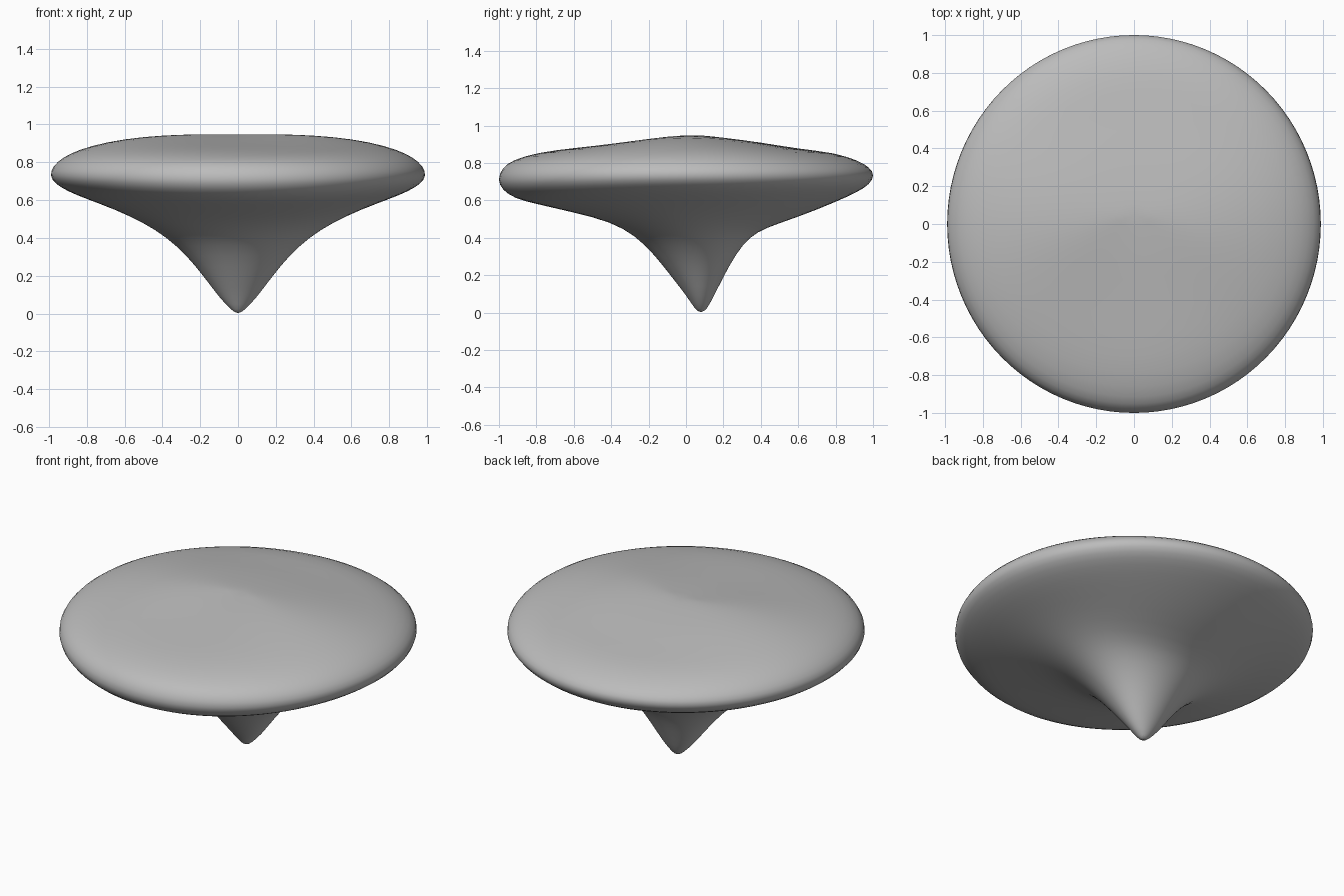
import bpy, math

if "Cube" in bpy.data.objects:
    bpy.data.objects.remove(bpy.data.objects["Cube"])

# Matching profiles in three directions: side (x, z), front (y, z), back (y, z)
ROWS = [
    (.03, .013, .05, .015, .11, .015),
    (.10, .085, .01, .08, .145, .08),
    (.18, .195, -.08, .195, .205, .2),
    (.27, .305, -.17, .31, .265, .31),
    (.38, .405, -.27, .41, .34, .405),
    (.50, .48, -.40, .485, .43, .455),
    (.65, .55, -.60, .535, .60, .51),
    (.80, .605, -.80, .58, .80, .59),
    (.90, .645, -.92, .61, .92, .645),
    (.97, .685, -.985, .655, .985, .685),
    (1.0, .73, -1.012, .71, 1.012, .735),
    (.982, .78, -.985, .775, .985, .775),
    (.93, .825, -.93, .815, .93, .81),
    (.85, .865, -.80, .855, .80, .855),
    (.70, .908, -.60, .88, .60, .875),
    (.50, .936, -.40, .90, .40, .91),
    (.30, .947, -.20, .925, .20, .935),
    (.15, .948, -.05, .94, .12, .944),
]
N = 48


def ring(rx, zx, yf, zf, yb, zb):
    """One loop around the body, blending the side, front and back profiles."""
    pts = []
    for i in range(N):
        a = 2 * math.pi * i / N
        c, s = math.cos(a), math.sin(a)
        y = (yf + yb) / 2 + (yb - yf) / 2 * s
        z = zx * c * c + (zb if s > 0 else zf) * s * s
        pts.append((rx * c, y, z))
    return pts


# Broad ridged cap flowing into the off-centre pointed stem
verts = [p for row in ROWS for p in ring(*row)]
faces = []
for k in range(len(ROWS) - 1):
    for i in range(N):
        j = (i + 1) % N
        faces.append((k * N + i, k * N + j, (k + 1) * N + j, (k + 1) * N + i))
tip, crown = len(verts), len(verts) + 1
verts += [(0, .08, 0), (0, .05, .948)]
last = (len(ROWS) - 1) * N
for i in range(N):
    j = (i + 1) % N
    faces.append((tip, j, i))
    faces.append((crown, last + i, last + j))

mesh = bpy.data.meshes.new("cap_and_stem")
mesh.from_pydata(verts, [], faces)
body = bpy.data.objects.new("cap_and_stem", mesh)
bpy.context.collection.objects.link(body)
for p in mesh.polygons:
    p.use_smooth = True
sub = body.modifiers.new("smooth", 'SUBSURF')
sub.levels = sub.render_levels = 1

# Darker grey surface
grey = bpy.data.materials.new("mid_grey")
grey.diffuse_color = (.5, .5, .5, 1)
grey.use_nodes = True
grey.node_tree.nodes["Principled BSDF"].inputs["Base Color"].default_value = grey.diffuse_color
mesh.materials.append(grey)
